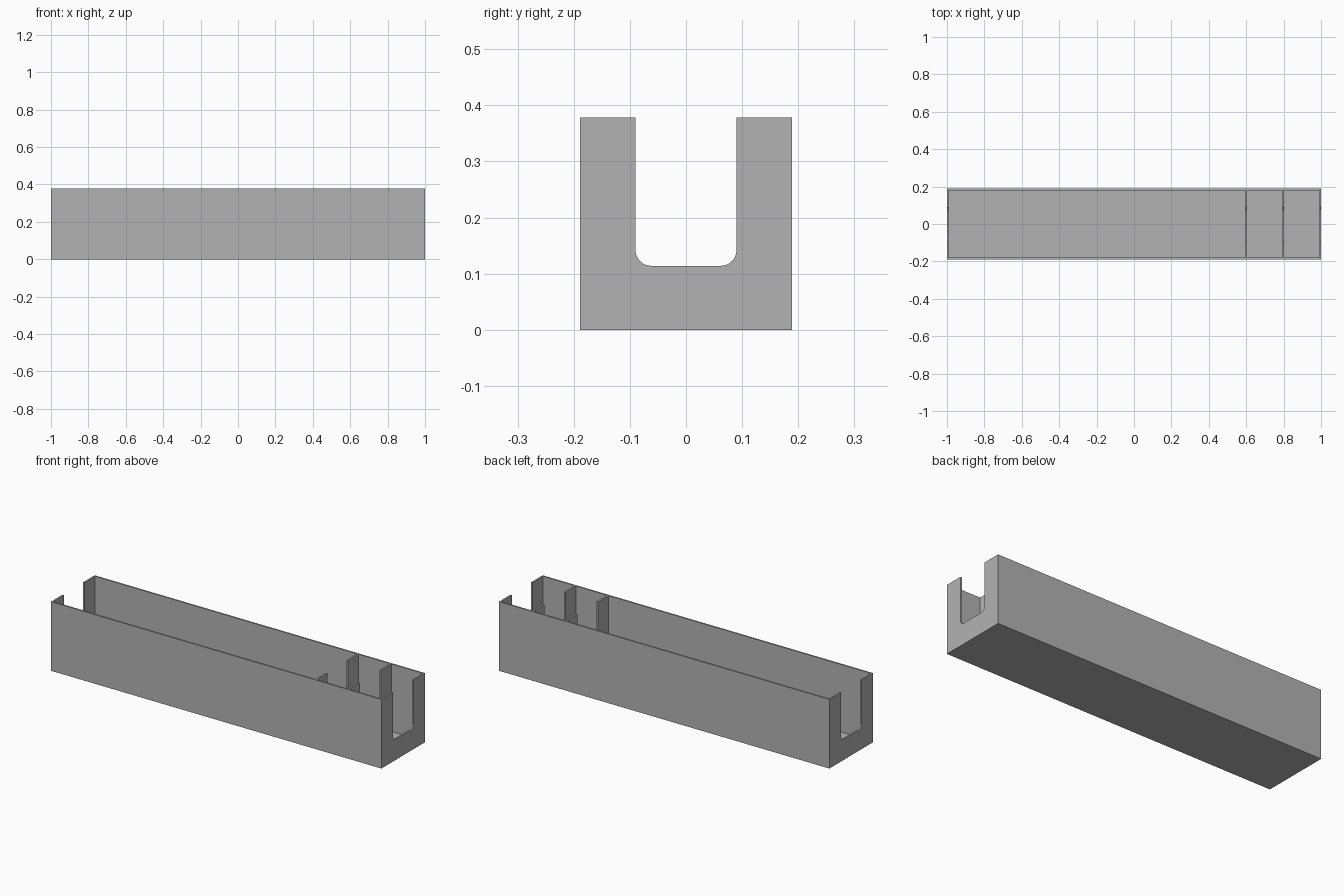
import bpy
import bmesh
from math import sin, cos, pi

if "Cube" in bpy.data.objects:
    bpy.data.objects.remove(bpy.data.objects["Cube"])

LENGTH, WIDTH, HEIGHT = 2.0, 0.378, 0.378
WALL = 0.009
PITCH = 0.198            # spacing of the partitions
NOTCH_HALF, NOTCH_Z, NOTCH_R = 0.09, 0.114, 0.028

grey = bpy.data.materials.new("plain grey")
grey.use_nodes = True
grey.diffuse_color = (0.45, 0.45, 0.45, 1)
grey.node_tree.nodes["Principled BSDF"].inputs["Base Color"].default_value = grey.diffuse_color


def prism(name, profile, x0, x1):
    """Extrude a (y, z) profile along x."""
    bm = bmesh.new()
    face = bm.faces.new([bm.verts.new((x0, y, z)) for y, z in profile])
    grown = bmesh.ops.extrude_face_region(bm, geom=[face])["geom"]
    for v in grown:
        if isinstance(v, bmesh.types.BMVert):
            v.co.x = x1
    bmesh.ops.recalc_face_normals(bm, faces=bm.faces)
    mesh = bpy.data.meshes.new(name)
    bm.to_mesh(mesh)
    bm.free()
    mesh.materials.append(grey)
    obj = bpy.data.objects.new(name, mesh)
    bpy.context.collection.objects.link(obj)
    return obj


def rectangle(half, z0, z1):
    return [(-half, z0), (half, z0), (half, z1), (-half, z1)]


# Outer block of the tray
tray = prism("divided_tray", rectangle(WIDTH / 2, 0, HEIGHT), -LENGTH / 2, LENGTH / 2)

# Three compartments: one long, two short
right_end = LENGTH / 2 - WALL
starts = [-LENGTH / 2 + WALL, right_end - 2 * PITCH + WALL, right_end - PITCH + WALL]
ends = [right_end - 2 * PITCH, right_end - PITCH, right_end]
cavity = rectangle(WIDTH / 2 - WALL, WALL, HEIGHT + 0.1)
cutters = [prism("compartment_cutter", cavity, a, b) for a, b in zip(starts, ends)]

# Round-cornered notch through the end walls and partitions
STEPS = 8
arc = [(NOTCH_HALF - NOTCH_R + NOTCH_R * sin(t), NOTCH_Z + NOTCH_R - NOTCH_R * cos(t))
       for t in (i * pi / 2 / STEPS for i in range(STEPS + 1))]
right_half = arc + [(NOTCH_HALF, HEIGHT + 0.2)]
notch = right_half + [(-y, z) for y, z in reversed(right_half)]
cutters.append(prism("notch_cutter", notch, -LENGTH, LENGTH))

for cutter in cutters:
    cutter.hide_render = True
    cut = tray.modifiers.new("cut", 'BOOLEAN')
    cut.operation = 'DIFFERENCE'
    cut.solver = 'EXACT'
    cut.object = cutter

# Bake the cuts and drop the cutters
graph = bpy.context.evaluated_depsgraph_get()
finished = bpy.data.meshes.new_from_object(tray.evaluated_get(graph))
tray.modifiers.clear()
tray.data = finished
for cutter in cutters:
    bpy.data.objects.remove(cutter)
finished.materials.clear()
finished.materials.append(grey)
for poly in finished.polygons:
    poly.material_index = 0

# Smooth only the notch corners
bpy.ops.object.select_all(action='DESELECT')
tray.select_set(True)
bpy.context.view_layer.objects.active = tray
bpy.ops.object.shade_smooth_by_angle(angle=pi / 6)
